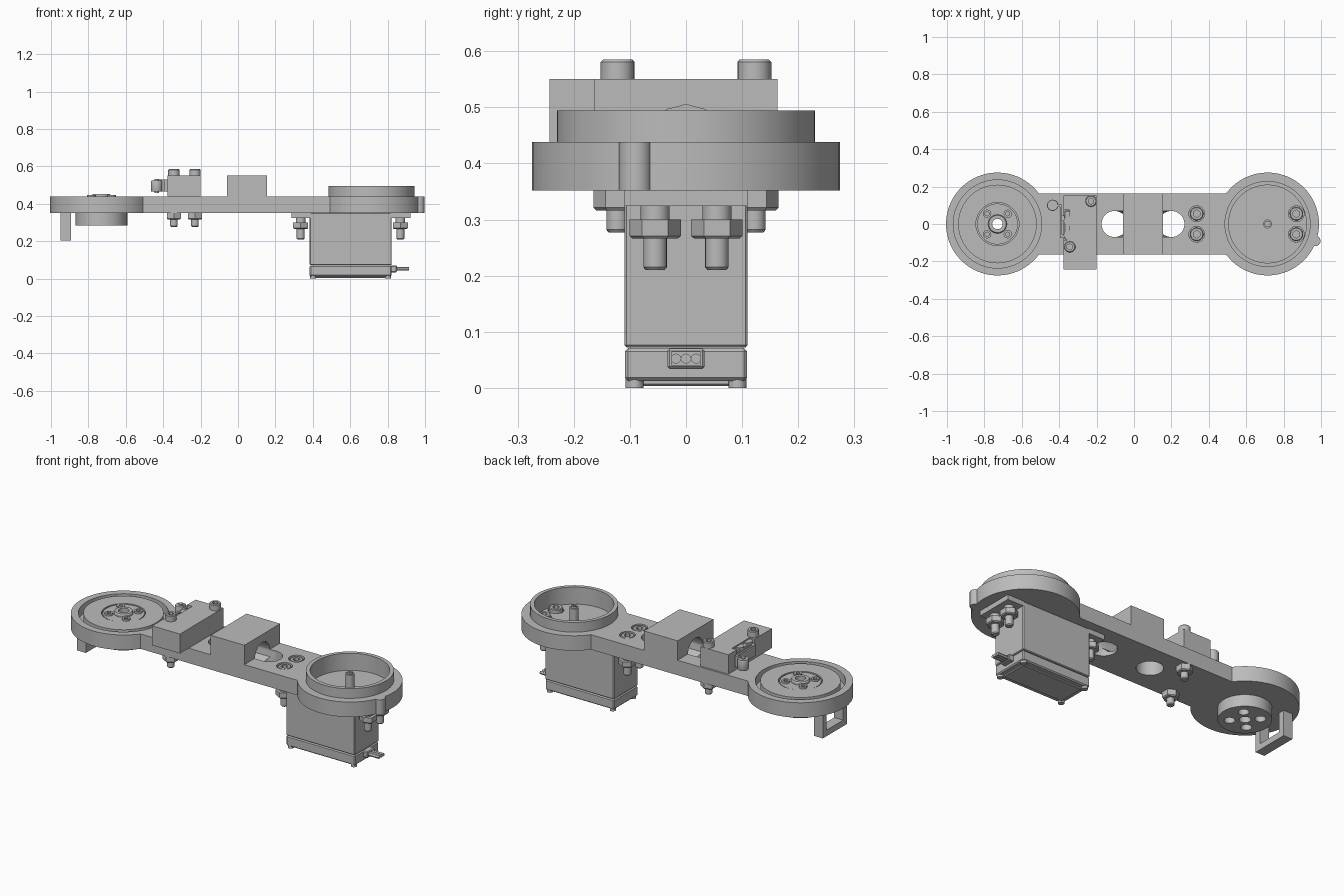
import bpy, bmesh, math
from mathutils import Matrix, Vector

if "Cube" in bpy.data.objects:
    bpy.data.objects.remove(bpy.data.objects["Cube"], do_unlink=True)

GREY = (0.5, 0.5, 0.5, 1)
mat = bpy.data.materials.new("plain_grey")
mat.use_nodes = True
mat.diffuse_color = GREY
mat.node_tree.nodes["Principled BSDF"].inputs["Base Color"].default_value = GREY
parts = []


def finish(name, bm):
    bmesh.ops.recalc_face_normals(bm, faces=bm.faces)
    me = bpy.data.meshes.new(name)
    bm.to_mesh(me)
    bm.free()
    me.materials.append(mat)
    ob = bpy.data.objects.new(name, me)
    bpy.context.scene.collection.objects.link(ob)
    parts.append(ob)
    return ob


def box(name, x, y, z, bevel=0):
    bm = bmesh.new()
    bmesh.ops.create_cube(bm, size=1)
    for v in bm.verts:
        v.co = Vector([(a + b) / 2 + c * (b - a) for (a, b), c in zip((x, y, z), v.co)])
    if bevel:
        bmesh.ops.bevel(bm, geom=bm.edges[:], offset=bevel, segments=1, affect='EDGES')
    return finish(name, bm)


def cyl(name, x, y, z0, z1, r, n=48, r2=None, turn=0):
    bm = bmesh.new()
    bmesh.ops.create_cone(bm, cap_ends=True, segments=n, radius1=r, radius2=r2 or r, depth=z1 - z0)
    bmesh.ops.transform(bm, matrix=Matrix.Translation((x, y, (z0 + z1) / 2))
                        @ Matrix.Rotation(turn, 4, 'Z'), verts=bm.verts)
    return finish(name, bm)


def lathe(name, x, y, profile, n=64):
    """Closed (radius, height) section spun around a vertical axis."""
    bm = bmesh.new()
    vs = [bm.verts.new((r, 0, z)) for r, z in profile]
    es = [bm.edges.new((a, b)) for a, b in zip(vs, vs[1:] + vs[:1])]
    bmesh.ops.spin(bm, geom=vs + es, cent=(0, 0, 0), axis=(0, 0, 1), angle=math.tau, steps=n)
    bmesh.ops.remove_doubles(bm, verts=bm.verts, dist=1e-5)
    bmesh.ops.translate(bm, vec=(x, y, 0), verts=bm.verts)
    return finish(name, bm)


def cut(ob, *cutters, keep=False):
    for c in cutters:
        m = ob.modifiers.new("cut", 'BOOLEAN')
        m.operation, m.solver, m.object = 'DIFFERENCE', 'EXACT', c
    bpy.context.view_layer.update()
    me = bpy.data.meshes.new_from_object(ob.evaluated_get(bpy.context.evaluated_depsgraph_get()))
    ob.modifiers.clear()
    ob.data = me
    if not keep:
        for c in cutters:
            parts.remove(c)
            bpy.data.objects.remove(c, do_unlink=True)


def socket_screw(name, x, y, tip, seat, top, head=0.03, shaft=0.02):
    cyl(name + "_shaft", x, y, tip + 0.005, seat, shaft, 20)
    cyl(name + "_tip", x, y, tip, tip + 0.005, shaft * 0.8, 20, shaft)
    h = cyl(name + "_head", x, y, seat, top - 0.004, head, 24)
    c = cyl(name + "_crown", x, y, top - 0.004, top, head, 24, head - 0.004)
    for ob in (h, c):
        cut(ob, cyl("socket", x, y, seat + 0.012, top + 0.01, head * 0.55, 6))


def nut(name, x, y, z0, z1, r, shaft):
    cyl(name + "_lower", x, y, z0, z0 + 0.005, r * 0.88, 6, r)
    cyl(name, x, y, z0 + 0.005, z1, r, 6)


LX, RX, R, W = -0.73, 0.714, 0.275, 0.163
Z0, Z1 = 0.352, 0.438

# arm plate: two discs joined by a straight bar
a = math.asin(W / R)
N = 56
pts = []
for cx, start in ((RX, -math.pi + a), (LX, a)):
    span = math.tau - 2 * a
    pts += [(cx + R * math.cos(start + span * i / N), R * math.sin(start + span * i / N))
            for i in range(N + 1)]
bm = bmesh.new()
f = bm.faces.new([bm.verts.new((x, y, Z0)) for x, y in pts])
top = bmesh.ops.extrude_face_region(bm, geom=[f])["geom"]
bmesh.ops.translate(bm, vec=(0, 0, Z1 - Z0), verts=[v for v in top if isinstance(v, bmesh.types.BMVert)])
arm = finish("arm_plate", bm)
cyl("rim_bump", 0.968, -0.09, Z0, Z1, 0.029, 24)

# arched cable cover and cable passage
cover = box("cable_cover", (-0.06, 0.155), (-W, W), (Z1, 0.55))
tunnel = cyl("tunnel", 0, 0, -0.152, 0.152, 0.07, 12)
tunnel.data.transform(Matrix.Translation((0.048, 0, 0.435)) @ Matrix.Rotation(math.pi / 2, 4, 'Y'))
cut(cover, tunnel, keep=True)
cut(arm, tunnel)
for x in (-0.104, 0.2):
    cut(arm, cyl("cable_hole", x, 0, 0.3, 0.5, 0.07, 24))

# receiving disc: ring groove, hub recess and bore
groove = lathe("groove", LX, 0, [(0.21, 0.385), (0.236, 0.385), (0.236, 0.46), (0.21, 0.46)])
cut(arm, groove)
cut(arm, cyl("hub_recess", LX, 0, 0.42, 0.5, 0.115))
cut(arm, cyl("hub_bore", LX, 0, 0.3, 0.5, 0.07))
hub = cyl("hub_boss", LX, 0, 0.285, 0.4, 0.138)
cut(hub, cyl("bore", LX, 0, 0.2, 0.5, 0.03, 24))
horn = lathe("hub_horn", LX, 0, [(0.028, 0.4), (0.109, 0.4), (0.109, 0.435), (0.05, 0.435),
                               (0.05, 0.446), (0.046, 0.452), (0.028, 0.452)])
for i, (sx, sy) in enumerate([(1, 1), (1, -1), (-1, 1), (-1, -1)]):
    x, y = LX + sx * 0.055, sy * 0.055
    cut(hub, cyl("hole", x, y, 0.2, 0.37, 0.028, 24))
    screw = cyl("horn_screw_%d" % i, x, y, 0.38, 0.446, 0.022, 20)
    cut(screw, cyl("socket", x, y, 0.43, 0.5, 0.012, 6))

# hanging loop under the receiving disc
loop = box("hanging_loop", (-0.95, -0.893), (-0.11, 0.11), (0.205, Z0))
cut(loop, box("opening", (-1.1, -0.8), (-0.075, 0.075), (0.24, 0.4)))

# driving disc: raised ring around a sunken floor
lathe("raised_ring", RX, 0, [(0.208, 0.4), (0.23, Z1 - 0.01), (0.23, 0.494), (0.208, 0.494)])
cut(arm, cyl("floor_cut", RX, 0, 0.395, 0.6, 0.209, 64))
cyl("output_spline", RX, 0, 0.37, 0.475, 0.024, 16)
spline_top = cyl("spline_screw", RX, 0, 0.475, 0.485, 0.017, 16)
cut(spline_top, cyl("socket", RX, 0, 0.479, 0.5, 0.009, 6))

# motor housing with end cap, feet, ears and plug
MX = (0.383, 0.822)
box("motor_body", MX, (-0.11, 0.11), (0.072, Z0), 0.004)
box("motor_end_cap", MX, (-0.109, 0.109), (0.012, 0.071), 0.006)
box("motor_base", (0.41, 0.795), (-0.08, 0.08), (0.003, 0.02), 0.004)
for x in (0.402, 0.803):
    for y in (-0.092, 0.092):
        cyl("motor_foot", x, y, 0.0, 0.02, 0.016, 16)
for name, ex in (("inner", (0.287, 0.39)), ("outer", (0.815, 0.923))):
    box("motor_ear_" + name, ex, (-0.11, 0.11), (0.324, Z0))
plug = box("plug_socket", (0.815, 0.85), (-0.033, 0.033), (0.034, 0.07), 0.004)
cut(plug, box("plug_well", (0.84, 0.9), (-0.026, 0.026), (0.04, 0.064)))
for y in (-0.018, 0, 0.018):
    pin = cyl("plug_wire", 0, 0, 0.82, 0.915, 0.009, 12)
    pin.data.transform(Matrix.Translation((0, y, 0.052)) @ Matrix.Rotation(math.pi / 2, 4, 'Y'))

# motor mounting screws
for x, floor in ((0.335, 0.4), (0.868, 0.38)):
    for y in (-0.055, 0.055):
        cut(arm, cyl("counterbore", x, y, floor, 0.6, 0.042, 32))
        socket_screw("motor_screw", x, y, 0.21, floor, floor + 0.035, 0.036, 0.021)
        nut("motor_nut", x, y, 0.266, 0.3, 0.046, 0.021)
        cyl("motor_washer", x, y, 0.3, 0.325, 0.026, 20)

# switch block with side pocket and its two screws
block = box("switch_block", (-0.377, -0.2), (-0.243, 0.152), (Z1, 0.55))
cut(block, box("pocket", (-0.5, -0.345), (-0.085, 0.075), (0.455, 0.6)))
for i, (x, y) in enumerate([(-0.343, -0.122), (-0.23, 0.122)]):
    socket_screw("switch_screw_%d" % i, x, y, 0.277, 0.55, 0.585)
    nut("switch_nut_%d" % i, x, y, 0.316, Z0, 0.043, 0.02)

# switch with terminals, lever and roller
box("switch_body", (-0.372, -0.34), (-0.082, 0.072), (0.46, 0.535), 0.004)
for y in (-0.06, 0.015):
    cyl("switch_lug", -0.35, y, 0.47, 0.543, 0.026, 24)
box("switch_lever", (-0.395, -0.385), (-0.075, 0.1), (0.465, 0.53))
box("lever_hinge", (-0.39, -0.365), (-0.075, -0.055), (0.465, 0.53))
box("lever_arm", (-0.435, -0.385), (0.092, 0.104), (0.465, 0.53))
roller = lathe("roller", -0.435, 0.1, [(0.01, 0.465), (0.028, 0.465), (0.03, 0.47), (0.03, 0.52),
                                      (0.028, 0.525), (0.01, 0.525)], 24)
cyl("roller_pin", -0.435, 0.1, 0.457, 0.533, 0.012, 16)
box("switch_button", (-0.388, -0.37), (0.02, 0.045), (0.48, 0.515))

# smooth shading with sharp edges kept
bpy.ops.object.select_all(action='DESELECT')
for ob in parts:
    ob.select_set(True)
bpy.context.view_layer.objects.active = arm
bpy.ops.object.shade_smooth_by_angle(angle=math.radians(30))
